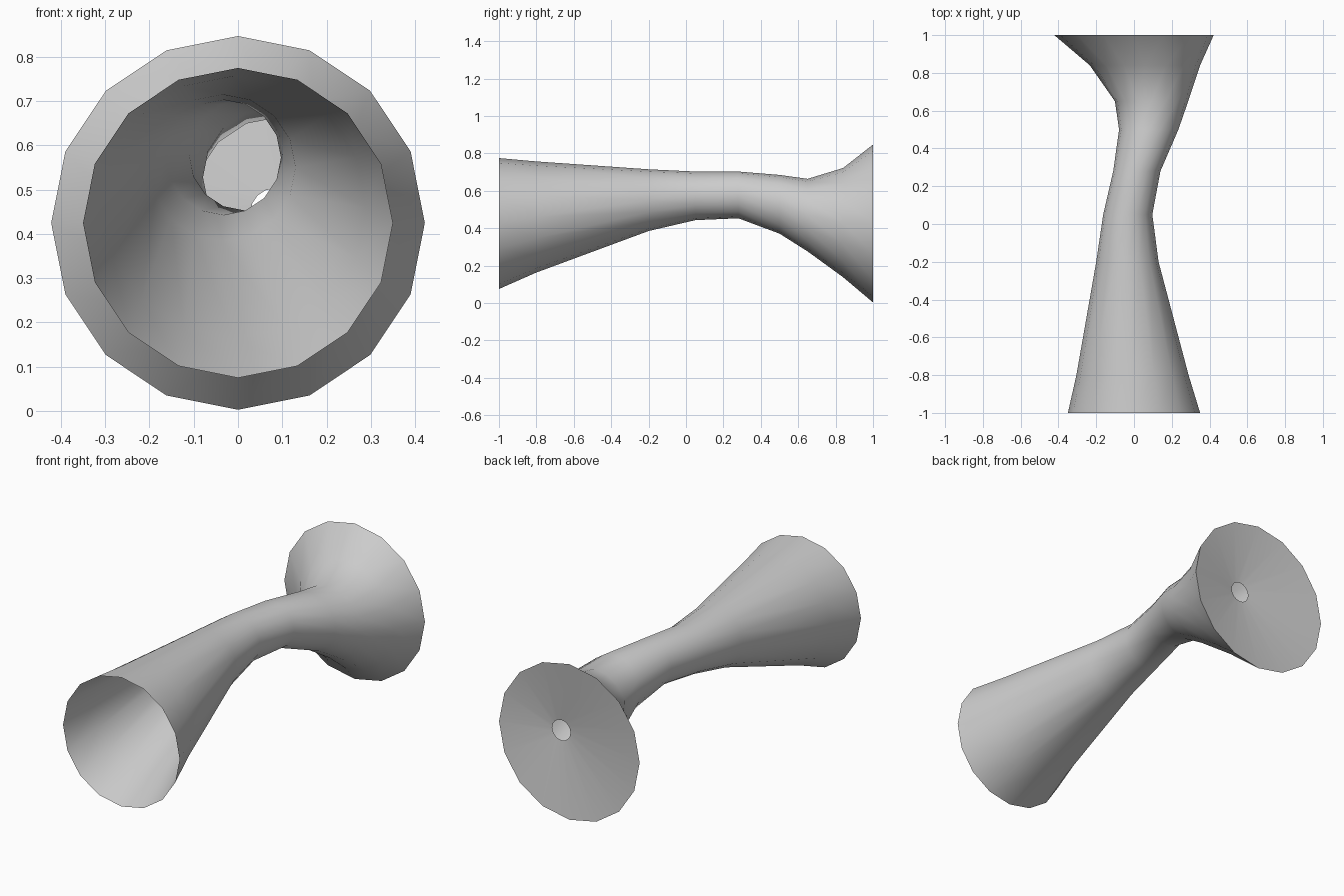
import bpy, bmesh
from math import sin, cos, pi, radians

if "Cube" in bpy.data.objects:
    bpy.data.objects.remove(bpy.data.objects["Cube"])

SIDES = 16


def loft(name, rings):
    """Skin a row of upright circles given as (y, x centre, z centre, radius)."""
    bm = bmesh.new()
    loops = []
    for y, cx, cz, r in rings:
        loops.append([bm.verts.new((cx + r * sin(2 * pi * i / SIDES), y,
                                    cz + r * cos(2 * pi * i / SIDES)))
                      for i in range(SIDES)])
    for a, b in zip(loops, loops[1:]):
        for i in range(SIDES):
            j = (i + 1) % SIDES
            bm.faces.new((a[i], a[j], b[j], b[i]))
    mesh = bpy.data.meshes.new(name)
    bm.to_mesh(mesh)
    bm.free()
    obj = bpy.data.objects.new(name, mesh)
    bpy.context.collection.objects.link(obj)
    bpy.ops.object.select_all(action='DESELECT')
    obj.select_set(True)
    bpy.context.view_layer.objects.active = obj
    bpy.ops.object.shade_smooth_by_angle(angle=radians(45))
    return obj


# Bent, open-fronted tube with a narrow waist and a flared back
loft("flared_tube", [
    (-1.00, 0.000, 0.425, 0.350),
    (-0.80, -0.008, 0.460, 0.297),
    (-0.20, -0.035, 0.550, 0.165),
    (0.05, -0.033, 0.573, 0.130),
    (0.28, 0.015, 0.578, 0.125),
    (0.50, 0.078, 0.528, 0.157),
    (0.65, 0.093, 0.470, 0.194),
    (0.84, 0.058, 0.430, 0.292),
    (1.00, 0.000, 0.425, 0.422),
])

# Slightly dished back plate with a small off-centre hole
loft("back_plate", [
    (1.00, 0.000, 0.425, 0.422),
    (0.95, 0.083, 0.448, 0.055),
])
